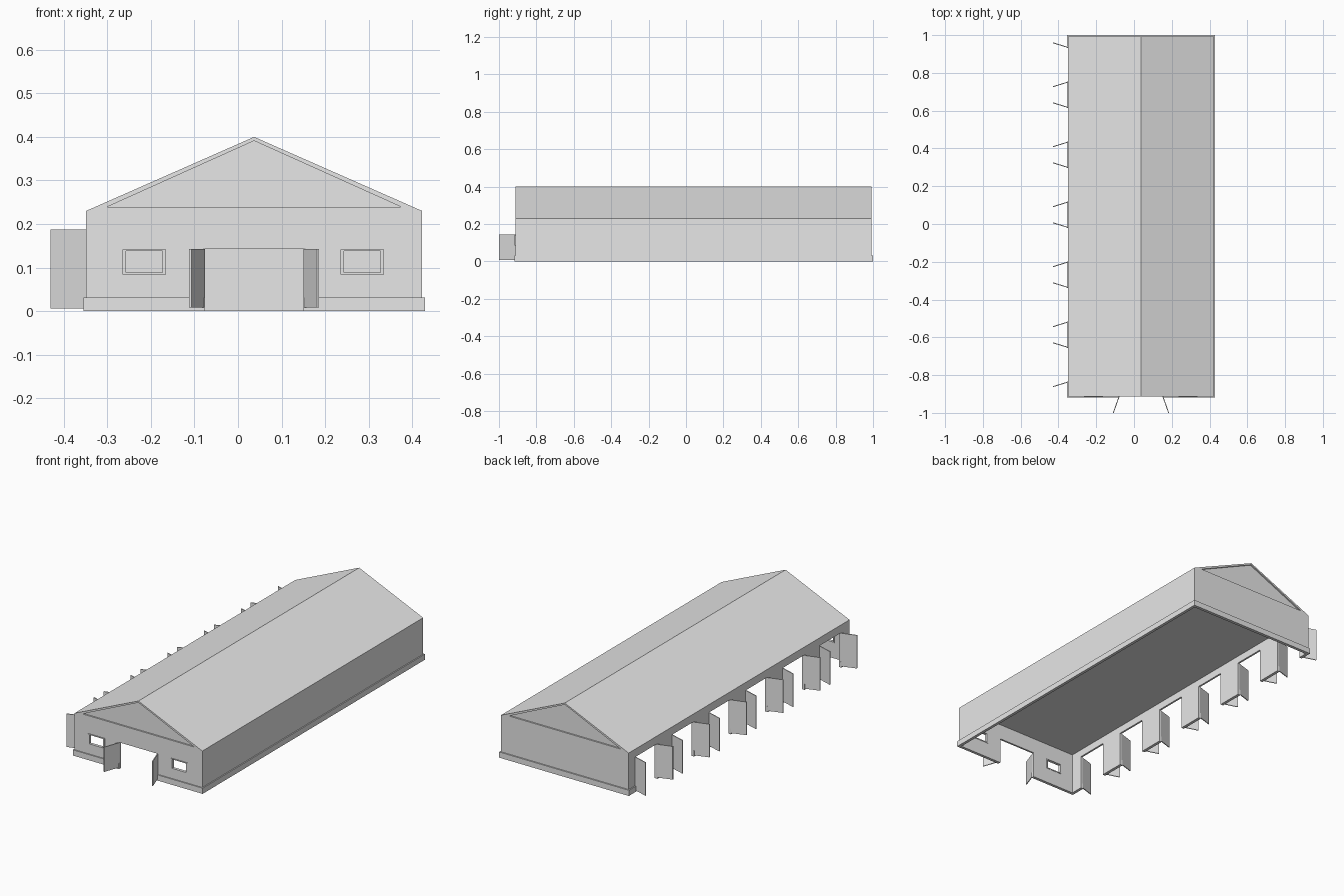
import bpy, bmesh
from mathutils import Vector

cube = bpy.data.objects.get("Cube")
if cube:
    bpy.data.objects.remove(cube, do_unlink=True)

grey = bpy.data.materials.new("plain_grey")
grey.use_nodes = True
grey.diffuse_color = (0.8, 0.8, 0.8, 1)
grey.node_tree.nodes["Principled BSDF"].inputs["Base Color"].default_value = (0.8, 0.8, 0.8, 1)

# Main dimensions
LEFT, RIGHT, MID = -0.349, 0.423, 0.037
FRONT, BACK = -0.912, 0.993
EAVE, RIDGE = 0.23, 0.40
WALL, LIP, LEAF = 0.01, 0.006, 0.005


def prism(name, corners, offset):
    """Extrude a flat polygon of 3D corners along an offset."""
    bm = bmesh.new()
    face = bm.faces.new([bm.verts.new(c) for c in corners])
    moved = bmesh.ops.extrude_face_region(bm, geom=[face])["geom"]
    verts = [v for v in moved if isinstance(v, bmesh.types.BMVert)]
    bmesh.ops.translate(bm, verts=verts, vec=offset)
    bmesh.ops.recalc_face_normals(bm, faces=bm.faces)
    mesh = bpy.data.meshes.new(name)
    bm.to_mesh(mesh)
    bm.free()
    mesh.materials.append(grey)
    obj = bpy.data.objects.new(name, mesh)
    bpy.context.collection.objects.link(obj)
    return obj


def box(name, x0, x1, y0, y1, z0, z1):
    return prism(name, [(x0, y0, z0), (x1, y0, z0), (x1, y1, z0), (x0, y1, z0)],
                 (0, 0, z1 - z0))


def carve(obj, cutters):
    """Subtract the cutters, bake the result and delete them."""
    for c in cutters:
        c.hide_render = True
        mod = obj.modifiers.new("cut", 'BOOLEAN')
        mod.operation, mod.solver, mod.object = 'DIFFERENCE', 'EXACT', c
    graph = bpy.context.evaluated_depsgraph_get()
    mesh = bpy.data.meshes.new_from_object(obj.evaluated_get(graph))
    obj.modifiers.clear()
    obj.data = mesh
    mesh.materials.clear()
    mesh.materials.append(grey)
    for c in cutters:
        bpy.data.objects.remove(c, do_unlink=True)


def door_leaf(name, hinge, tip, side, z0, z1):
    """Thin open door from hinge to tip, thickened towards side."""
    hinge, tip, side = (Vector((*p, 0)) for p in (hinge, tip, side))
    up = Vector((0, 0, z0))
    prism(name, [p + up for p in (hinge, tip, tip + side * LEAF, hinge + side * LEAF)],
          (0, 0, z1 - z0))


# Openings
bay_centres = [0.843 - 0.3176 * i for i in range(6)]
BAY, BAY_TOP = 0.089, 0.187
GATE, GATE_TOP = 0.113, 0.143
window_centres = [MID - 0.252, MID + 0.248]


def doorway_cutters():
    cuts = [box("bay_cutter", LEFT - 0.05, LEFT + 0.05, c - BAY, c + BAY, -0.1, BAY_TOP)
            for c in bay_centres]
    cuts.append(box("gate_cutter", MID - GATE, MID + GATE, FRONT - 0.05, FRONT + 0.05,
                    -0.1, GATE_TOP))
    return cuts


# Walls and roof as one hollow shell with a ceiling and no floor
shell = prism("walls_and_roof",
              [(LEFT, FRONT, 0), (RIGHT, FRONT, 0), (RIGHT, FRONT, EAVE),
               (MID, FRONT, RIDGE), (LEFT, FRONT, EAVE)], (0, BACK - FRONT, 0))
cuts = doorway_cutters()
cuts.append(box("room_cutter", LEFT + WALL, RIGHT - WALL, FRONT + WALL, BACK - WALL,
                -0.1, EAVE - 0.003))
for c in window_centres:
    cuts.append(box("window_cutter", c - 0.042, c + 0.042, FRONT - 0.05, FRONT + 0.05,
                    0.089, 0.138))
# Sunken gable triangles, front and back
for y in (FRONT, BACK):
    cuts.append(prism("gable_cutter",
                      [(MID - 0.338, y - 0.008, 0.239), (MID + 0.338, y - 0.008, 0.239),
                       (MID, y - 0.008, 0.391)], (0, 0.016, 0)))
carve(shell, cuts)

# Plinth ring around the foot of the walls
plinth = box("plinth", LEFT - LIP, RIGHT + LIP, FRONT - LIP, 1.0, 0, 0.031)
half = WALL / 2
carve(plinth, doorway_cutters() +
      [box("ring_cutter", LEFT + half, RIGHT - half, FRONT + half, BACK - half, -0.1, 0.1)])

# Window frames
for name, c in zip(("right", "left"), window_centres):
    frame = box(name + "_window_frame", c - 0.05, c + 0.05, FRONT - 0.004,
                FRONT + WALL + 0.002, 0.084, 0.142)
    carve(frame, [box("pane_cutter", c - 0.042, c + 0.042, FRONT - 0.05, FRONT + 0.05,
                      0.089, 0.138)])

# Front doors, splayed open
for name, s in (("right", -1), ("left", 1)):
    x = MID + s * GATE
    door_leaf(name + "_front_door", (x, FRONT), (x + s * 0.031, -1.0), (s, 0),
              0.008, GATE_TOP)

# Side doors, a splayed pair for each bay
for i, c in enumerate(bay_centres):
    for s in (-1, 1):
        y = c + s * BAY
        door_leaf(f"side_door_{i}_{'front' if s < 0 else 'back'}", (LEFT, y),
                  (-0.43, y + s * 0.025), (0, s), 0.006, BAY_TOP)
